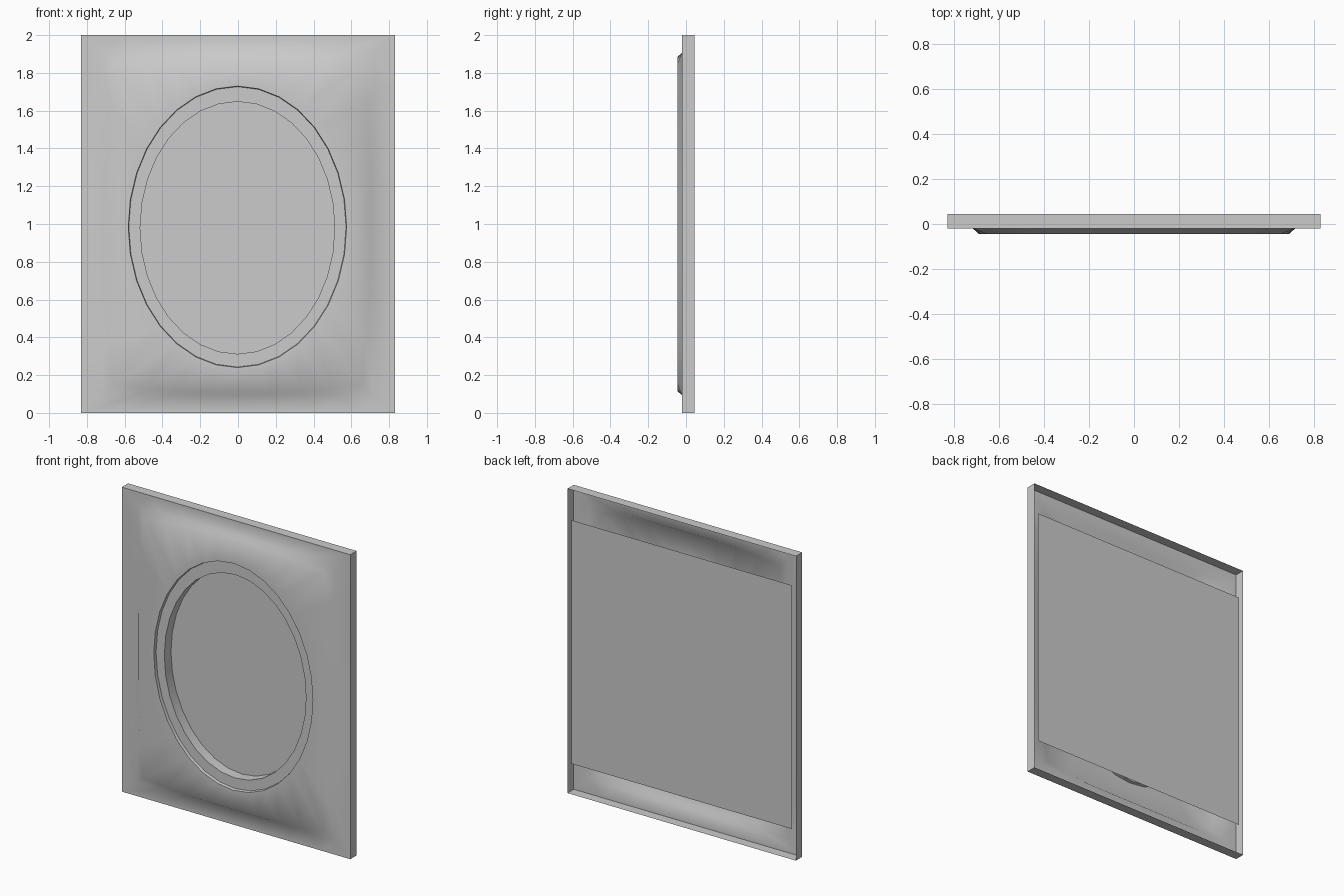
import bpy, bmesh, math

if "Cube" in bpy.data.objects:
    bpy.data.objects.remove(bpy.data.objects["Cube"])

N = 32  # points in every loop around the frame


def finish(bm, name):
    mesh = bpy.data.meshes.new(name)
    bm.to_mesh(mesh)
    bm.free()
    obj = bpy.data.objects.new(name, mesh)
    bpy.context.collection.objects.link(obj)
    return obj


def rect_loop(hx, hz, y, cz=1.0, bow=0.0):
    """Rectangle loop with a corner every N/4 points; bow pushes side centres out."""
    pts, n = [], N // 4
    for side in range(4):
        a = side * math.pi / 2
        c, s = round(math.cos(a)), round(math.sin(a))
        for k in range(n):
            u = -1 + 2 * k / n
            out = bow * (1 - u ** 4)
            x = c * (hx + out) - s * u * hx
            z = s * (hz + out) + c * u * hz
            pts.append((x, y, cz + z))
    return pts


def oval_loop(rx, rz, y, cz):
    return [(-0.003 + rx * math.cos(a), y, cz + rz * math.sin(a))
            for a in (2 * math.pi * i / N - math.pi / 4 for i in range(N))]


# Frame shell: outer wall, flat border, raised panel, stepped oval opening
loops = [
    rect_loop(0.83, 1.0, 0.045),
    rect_loop(0.83, 1.0, -0.02),
    rect_loop(0.718, 0.908, -0.02),
    rect_loop(0.655, 0.85, -0.045, bow=0.035),
    oval_loop(0.578, 0.745, -0.045, 0.985),
    oval_loop(0.575, 0.742, -0.025, 0.985),
    oval_loop(0.515, 0.668, -0.025, 0.98),
    oval_loop(0.515, 0.668, 0.044, 0.98),
]
bm = bmesh.new()
rings = [[bm.verts.new(p) for p in loop] for loop in loops]
for a, b in zip(rings, rings[1:]):
    for i in range(N):
        j = (i + 1) % N
        bm.faces.new((a[i], a[j], b[j], b[i]))
frame = finish(bm, "oval_frame")
bpy.context.view_layer.objects.active = frame
frame.select_set(True)
bpy.ops.object.shade_smooth_by_angle(angle=math.radians(55))

# Flat picture panel behind the opening
bm = bmesh.new()
bm.faces.new([bm.verts.new(p) for p in (
    (-0.8, 0.044, 0.2), (0.8, 0.044, 0.2), (0.8, 0.044, 1.8), (-0.8, 0.044, 1.8))])
finish(bm, "picture_panel")
